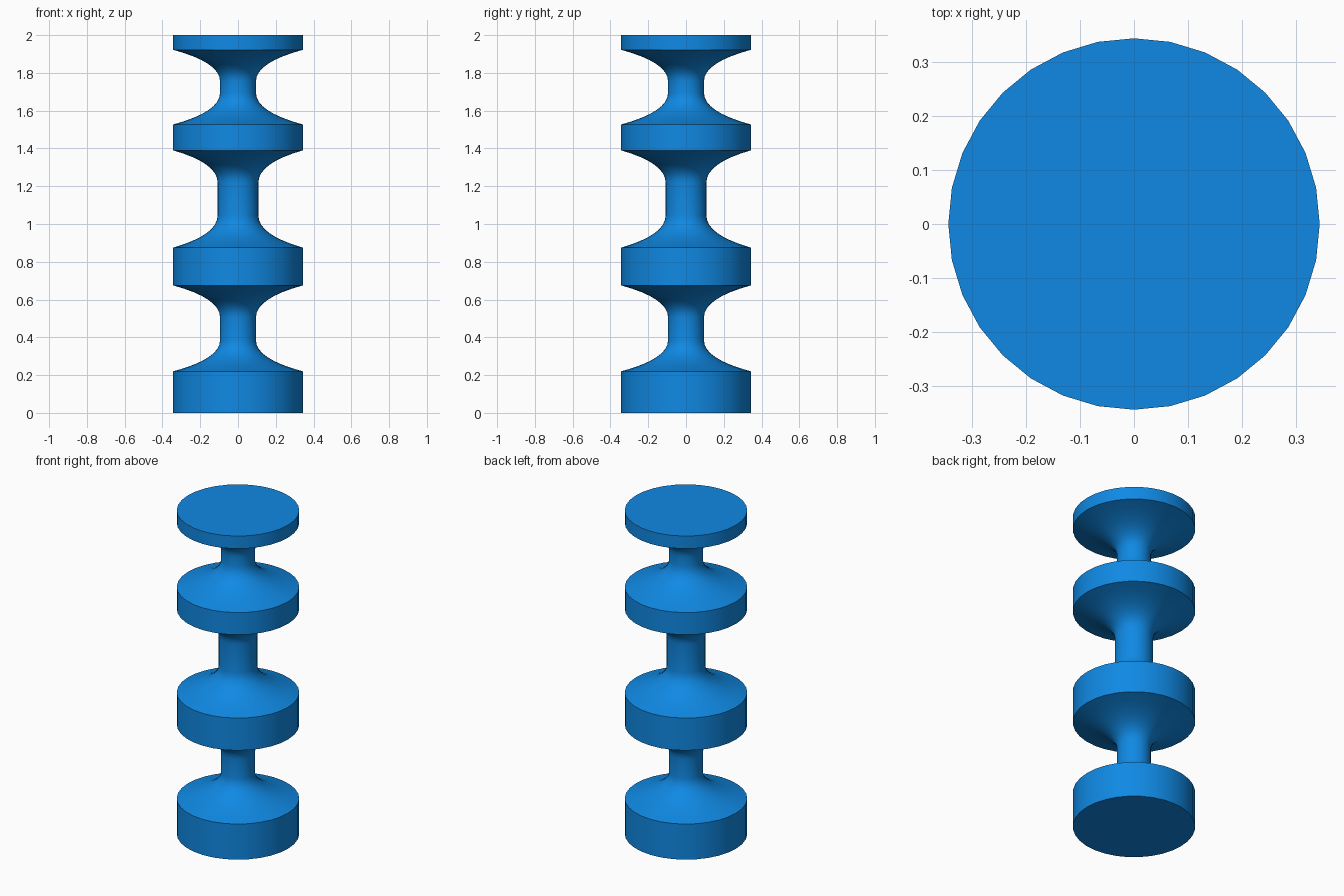
import bpy, bmesh, math

if "Cube" in bpy.data.objects:
    bpy.data.objects.remove(bpy.data.objects["Cube"])

SIDES = 32
RIM = 0.343
STEPS = 8

blue = bpy.data.materials.new("bright blue")
blue.diffuse_color = (0.005, 0.25, 0.77, 1)
blue.use_nodes = True
blue.node_tree.nodes["Principled BSDF"].inputs["Base Color"].default_value = blue.diffuse_color

# Necks between discs: lower rim z, neck start z, neck end z, upper rim z, neck radius
necks = [
    (0.22, 0.385, 0.505, 0.675, 0.095),
    (0.875, 1.045, 1.22, 1.39, 0.108),
    (1.527, 1.695, 1.755, 1.922, 0.095),
]


def flare(z_rim, z_neck, r):
    """Concave curve from the disc rim in to the neck."""
    zc = z_rim + 0.4 * (z_neck - z_rim)
    pts = []
    for i in range(STEPS + 1):
        t = i / STEPS
        a, b, c = (1 - t) ** 2, 2 * t * (1 - t), t * t
        pts.append((a * RIM + (b + c) * r, a * z_rim + b * zc + c * z_neck))
    return pts


# Side profile from bottom to top
profile = [(RIM, 0)]
for z0, n0, n1, z1, r in necks:
    profile += flare(z0, n0, r) + flare(z1, n1, r)[::-1]
profile.append((RIM, 2))

# Turn the profile around the vertical axis and cap both ends
bm = bmesh.new()
rings = [[bm.verts.new((r * math.cos(2 * math.pi * k / SIDES),
                        r * math.sin(2 * math.pi * k / SIDES), z))
          for k in range(SIDES)] for r, z in profile]
for lo, hi in zip(rings, rings[1:]):
    for k in range(SIDES):
        j = (k + 1) % SIDES
        bm.faces.new((lo[k], lo[j], hi[j], hi[k]))
bm.faces.new(rings[0][::-1])
bm.faces.new(rings[-1])

mesh = bpy.data.meshes.new("spool_valve_stem")
bm.to_mesh(mesh)
bm.free()
mesh.materials.append(blue)
spool = bpy.data.objects.new("spool_valve_stem", mesh)
bpy.context.collection.objects.link(spool)

# Smooth curves, crisp rims
bpy.context.view_layer.objects.active = spool
spool.select_set(True)
bpy.ops.object.shade_smooth_by_angle(angle=math.radians(30))
